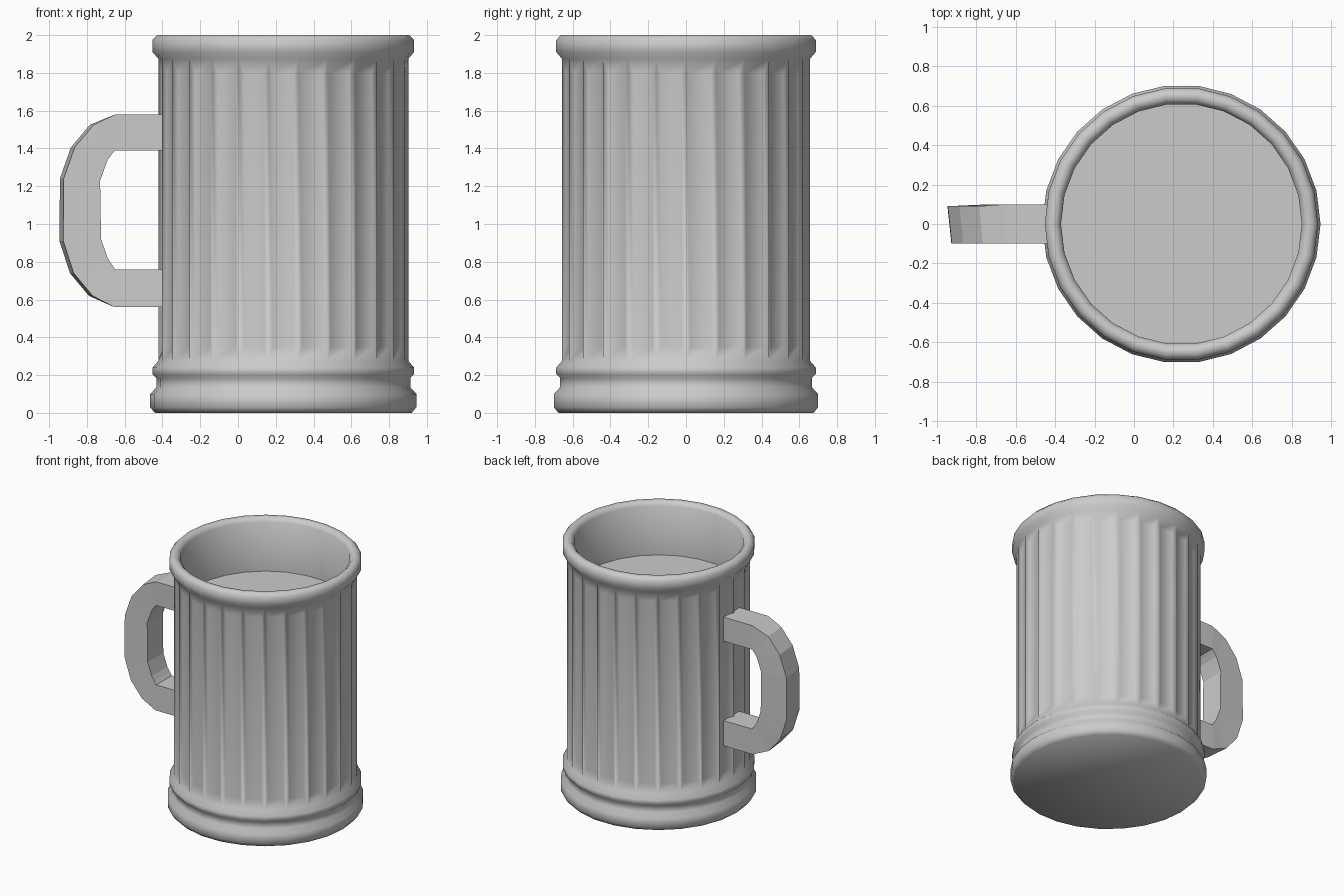
import bpy, bmesh, math

if "Cube" in bpy.data.objects:
    bpy.data.objects.remove(bpy.data.objects["Cube"])

CX, SIDES = 0.24, 26


def finish(name, bm):
    bmesh.ops.recalc_face_normals(bm, faces=bm.faces)
    mesh = bpy.data.meshes.new(name)
    bm.to_mesh(mesh)
    bm.free()
    obj = bpy.data.objects.new(name, mesh)
    bpy.context.collection.objects.link(obj)
    return obj


# Mug body: turned profile (radius, z) from the base up, over the rim, to the inner floor
profile = [(0.68, 0), (0.705, 0.03), (0.705, 0.10), (0.672, 0.135), (0.672, 0.185),
           (0.692, 0.205), (0.692, 0.24), (0.662, 0.275), (0.662, 1.875), (0.692, 1.91),
           (0.692, 1.975), (0.668, 2.0), (0.635, 2.0), (0.61, 1.97), (0.61, 1.58)]
FLUTE = 7
bm = bmesh.new()
rings = []
for r, z in profile:
    angles = [2 * math.pi * i / SIDES for i in range(SIDES)]
    rings.append([bm.verts.new((CX + r * math.cos(a), r * math.sin(a), z)) for a in angles])
flutes = []
for k in range(len(rings) - 1):
    for i in range(SIDES):
        j = (i + 1) % SIDES
        f = bm.faces.new((rings[k][i], rings[k][j], rings[k + 1][j], rings[k + 1][i]))
        if k == FLUTE:
            flutes.append(f)
bm.faces.new(rings[0][::-1])
bm.faces.new(rings[-1])
bmesh.ops.recalc_face_normals(bm, faces=bm.faces)

# Shallow vertical flutes, one per side
bmesh.ops.inset_individual(bm, faces=flutes, thickness=0.035, depth=-0.015)
for f in flutes:
    zs = [v.co.z for v in f.verts]
    mid = sum(zs) / 4
    for v in f.verts:
        v.co.z += -0.05 if v.co.z > mid else 0.05
body = finish("mug_body", bm)
bpy.context.view_layer.objects.active = body
body.select_set(True)
bpy.ops.object.shade_smooth_by_angle(angle=math.radians(60))
body.select_set(False)

# Handle: faceted strap, its outer face tilted slightly towards the back
outer = [(-0.40, 1.58), (-0.65, 1.58), (-0.785, 1.525), (-0.885, 1.405), (-0.943, 1.24),
         (-0.945, 0.91), (-0.89, 0.74), (-0.79, 0.62), (-0.655, 0.56), (-0.40, 0.56)]
inner = [(-0.40, 1.39), (-0.65, 1.39), (-0.668, 1.37), (-0.69, 1.34), (-0.73, 1.23),
         (-0.725, 0.92), (-0.69, 0.82), (-0.668, 0.785), (-0.65, 0.76), (-0.40, 0.76)]
bm = bmesh.new()
sections = []
for (xo, zo), (xi, zi) in zip(outer, inner):
    t = 0.02 if xo < -0.7 else 0
    corners = [(xo, 0.1 - t / 2, zo), (xo + t, -0.1, zo), (xi, -0.095, zi), (xi, 0.1, zi)]
    sections.append([bm.verts.new(c) for c in corners])
for a, b in zip(sections, sections[1:]):
    for i in range(4):
        j = (i + 1) % 4
        bm.faces.new((a[i], a[j], b[j], b[i]))
bm.faces.new(sections[0])
bm.faces.new(sections[-1])
finish("handle", bm)
